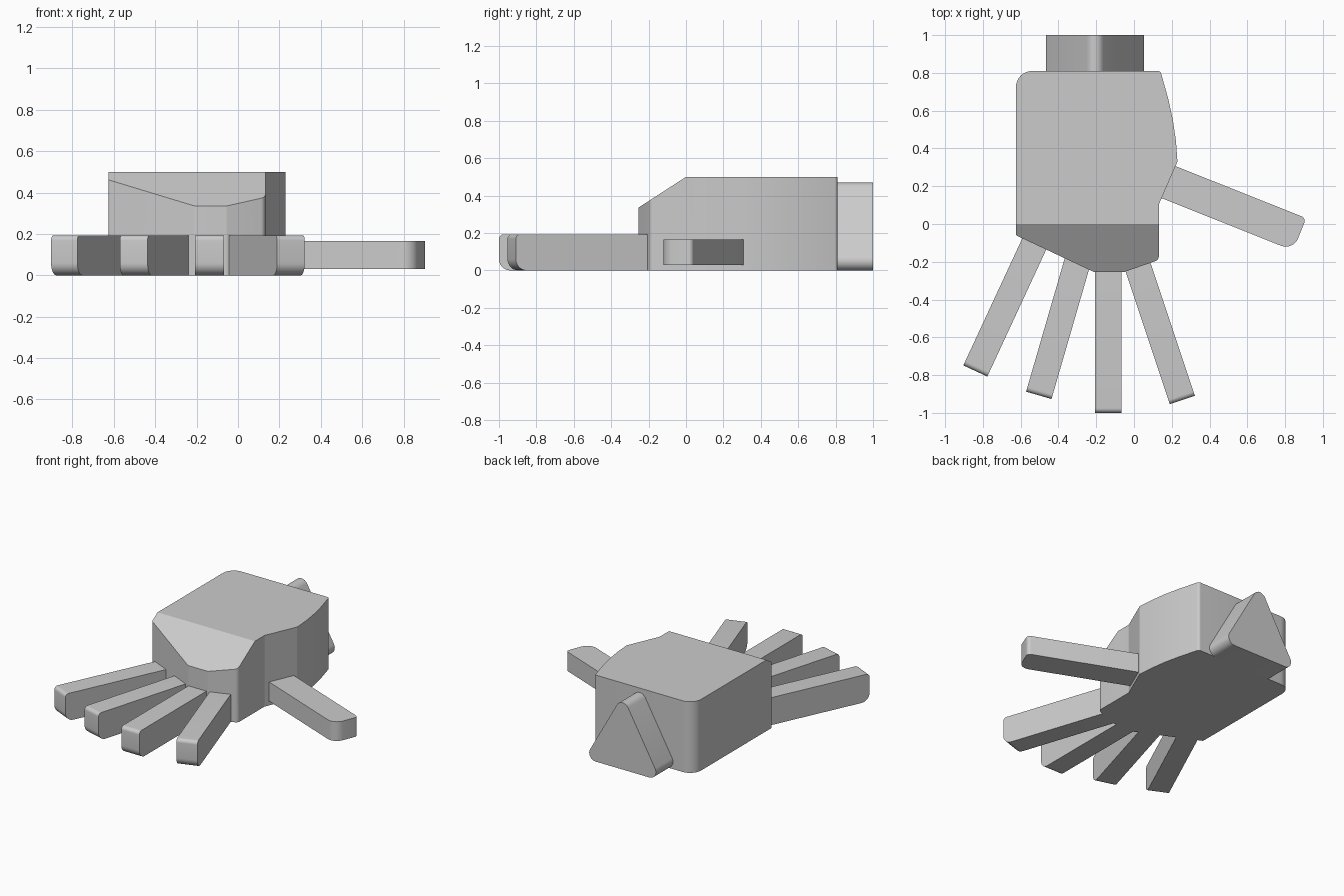
import bpy, bmesh, math
from mathutils import Vector, Matrix

cube = bpy.data.objects.get("Cube")
if cube:
    bpy.data.objects.remove(cube, do_unlink=True)

gray = bpy.data.materials.new("plain gray")
gray.use_nodes = True
gray.diffuse_color = (0.6, 0.6, 0.6, 1)
gray.node_tree.nodes["Principled BSDF"].inputs["Base Color"].default_value = (0.6, 0.6, 0.6, 1)


def rounded(corners, steps=8):
    """Turn (u, v, radius) corners into an outline with circular fillets."""
    outline = []
    for i, (u, v, r) in enumerate(corners):
        p = Vector((u, v))
        if r == 0:
            outline.append(p)
            continue
        a = (Vector(corners[i - 1][:2]) - p).normalized()
        b = (Vector(corners[(i + 1) % len(corners)][:2]) - p).normalized()
        half = a.angle(b) / 2
        centre = p + (a + b).normalized() * r / math.sin(half)
        start = p + a * r / math.tan(half) - centre
        end = p + b * r / math.tan(half) - centre
        sweep = start.angle_signed(end)
        for k in range(steps + 1):
            outline.append(centre + Matrix.Rotation(-sweep * k / steps, 2) @ start)
    return outline


def prism(name, outline, depth, matrix, cut=None):
    """Extrude an outline along local z, place it, optionally slice it."""
    bm = bmesh.new()
    face = bm.faces.new([bm.verts.new((p.x, p.y, 0)) for p in outline])
    out = bmesh.ops.extrude_face_region(bm, geom=[face])
    top = [g for g in out["geom"] if isinstance(g, bmesh.types.BMVert)]
    bmesh.ops.translate(bm, verts=top, vec=(0, 0, depth))
    bm.transform(matrix)
    if cut:
        point, normal = cut
        geom = bm.verts[:] + bm.edges[:] + bm.faces[:]
        bmesh.ops.bisect_plane(bm, geom=geom, plane_co=point, plane_no=normal, clear_outer=True)
        rim = [e for e in bm.edges if e.is_boundary]
        bmesh.ops.contextual_create(bm, geom=rim)
    bmesh.ops.recalc_face_normals(bm, faces=bm.faces)
    mesh = bpy.data.meshes.new(name)
    bm.to_mesh(mesh)
    bm.free()
    mesh.materials.append(gray)
    obj = bpy.data.objects.new(name, mesh)
    bpy.context.collection.objects.link(obj)
    bpy.ops.object.select_all(action="DESELECT")
    obj.select_set(True)
    bpy.context.view_layer.objects.active = obj
    bpy.ops.object.shade_smooth_by_angle(angle=math.radians(25))
    return obj


# Palm with a bulging thumb side and a sloped knuckle face
palm = rounded([
    (-0.625, 0.81, 0.085), (-0.625, -0.06, 0.01), (-0.21, -0.255, 0.03),
    (-0.055, -0.255, 0.03), (0.132, -0.19, 0.03), (0.132, 0.105, 0.02),
    (0.23, 0.33, 0.01), (0.222, 0.44, 0), (0.206, 0.55, 0), (0.182, 0.66, 0),
    (0.14, 0.81, 0.02)])
prism("palm", palm, 0.5, Matrix(), cut=((0, 0, 0.5), (0, -0.165, 0.255)))

# Fingers: side profile swept across the width, rounder under the tip
fingers = {
    "little_finger": ((-0.53, -0.11), (-0.84, -0.778)),
    "ring_finger": ((-0.305, -0.22), (-0.504, -0.907)),
    "middle_finger": ((-0.137, -0.2), (-0.137, -1.0)),
    "index_finger": ((0.022, -0.23), (0.256, -0.932)),
}
width = 0.14
for name, (base, tip) in fingers.items():
    base, tip = Vector(base), Vector(tip)
    along = (tip - base).normalized()
    length = (tip - base).length + 0.08
    start = tip - along * length
    side = Vector((along.y, -along.x))
    place = Matrix((
        (along.x, 0, side.x, start.x - side.x * width / 2),
        (along.y, 0, side.y, start.y - side.y * width / 2),
        (0, 1, 0, 0),
        (0, 0, 0, 1)))
    profile = rounded([(0, 0, 0), (length, 0, 0.06), (length, 0.193, 0.025), (0, 0.193, 0)])
    prism(name, profile, width, place)

# Thumb: flat bar with rounded tip corners seen from above
thumb = rounded([(0.0, 0.181, 0), (0.835, 0.181, 0.07), (0.835, 0.366, 0.025), (0.0, 0.366, 0)])
prism("thumb", thumb, 0.135,
      Matrix.Translation((0, 0, 0.03)) @ Matrix.Rotation(math.atan2(-0.37, 0.929), 4, "Z"))

# Wrist: rounded triangular stub
wrist = rounded([(-0.295, 0, 0.05), (0.295, 0, 0.05), (0, 0.521, 0.05)])
prism("wrist", wrist, 0.25,
      Matrix.Translation((-0.207, 1.0, 0)) @ Matrix.Rotation(math.pi / 2, 4, "X")
      )
